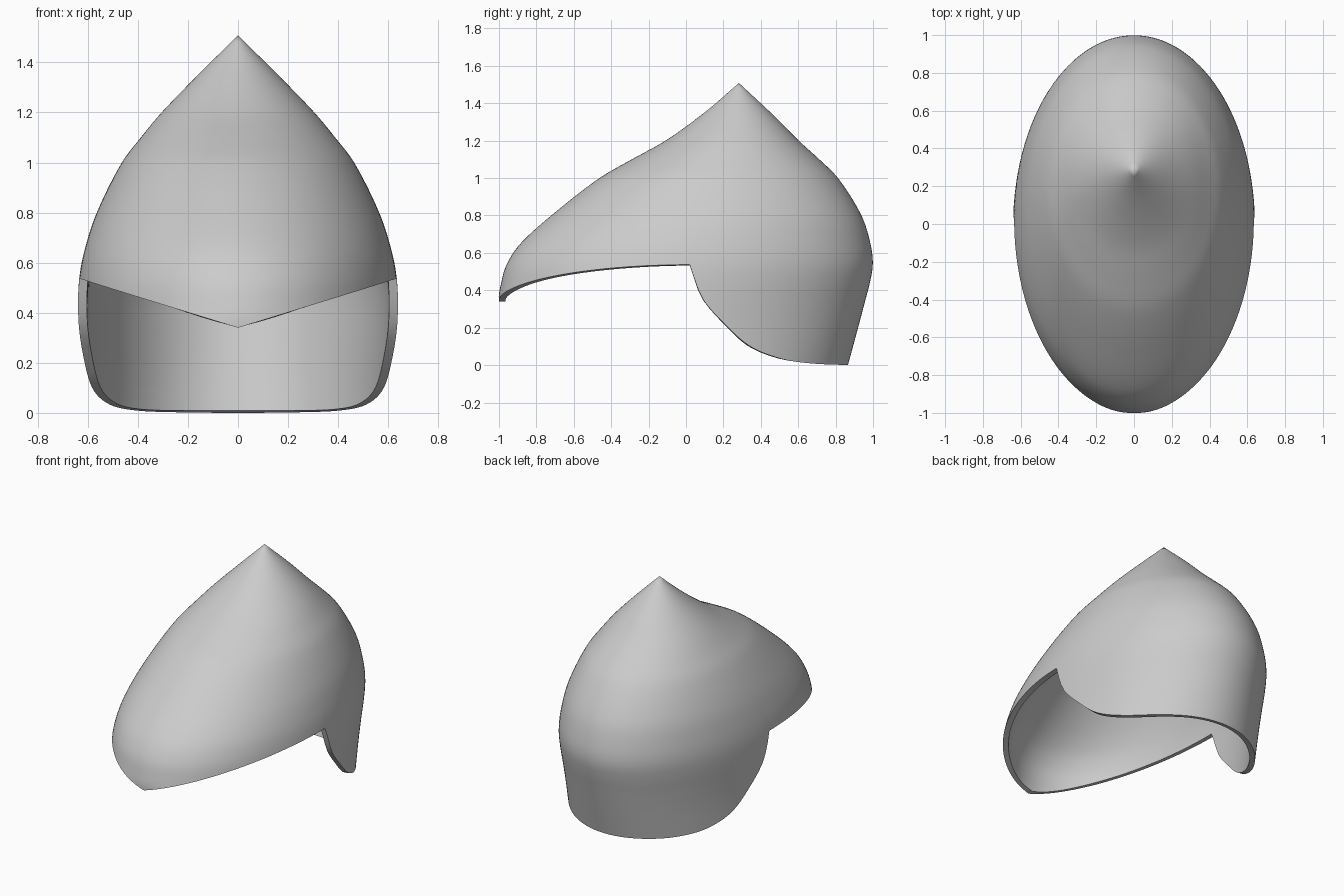
import bpy, bmesh, math

if "Cube" in bpy.data.objects:
    bpy.data.objects.remove(bpy.data.objects["Cube"])

COLS, ROWS, TOP, THICK = 160, 44, 1.508, 0.035

# Shell profile: height, front y, back y, half width
PROFILE = [
    (0.00, -0.870, 0.866, 0.632), (0.20, -0.950, 0.920, 0.634),
    (0.34, -1.000, 0.957, 0.640), (0.44, -0.988, 0.983, 0.640),
    (0.54, -0.958, 0.999, 0.634), (0.65, -0.885, 0.986, 0.613),
    (0.80, -0.720, 0.938, 0.564), (1.00, -0.463, 0.813, 0.464),
    (1.10, -0.290, 0.713, 0.388), (1.20, -0.110, 0.603, 0.305),
    (1.35, 0.098, 0.453, 0.160), (TOP, 0.283, 0.283, 0.0),
]
# Neck guard rim: sine of the angle towards the back, height
GUARD = [(0, 0.537), (0.104, 0.364), (0.226, 0.23), (0.378, 0.107),
         (0.57, 0.037), (0.76, 0.01), (1.0, 0.0)]


def spline(table, t):
    """Smooth interpolation of every column of a table."""
    n = len(table)
    i = 0
    while i < n - 2 and t > table[i + 1][0]:
        i += 1
    h = table[i + 1][0] - table[i][0]
    u = (t - table[i][0]) / h

    def slope(k, c):
        a, b = table[max(k - 1, 0)], table[min(k + 1, n - 1)]
        return (b[c] - a[c]) / (b[0] - a[0])

    out = []
    for c in range(1, len(table[0])):
        p, q = table[i][c], table[i + 1][c]
        m, k = slope(i, c) * h, slope(i + 1, c) * h
        out.append((2*u**3 - 3*u**2 + 1)*p + (u**3 - 2*u**2 + u)*m
                   + (3*u**2 - 2*u**3)*q + (u**3 - u**2)*k)
    return out


def rim_height(ang):
    s = math.sin(ang)
    if s > 1e-6:
        return spline(GUARD, s)[0]
    return 0.34 + 0.197 * abs(math.cos(ang))


# Helmet shell: columns of points running from the shaped rim to the peak
bm = bmesh.new()
grid = []
for j in range(COLS):
    ang = 2 * math.pi * j / COLS
    low = rim_height(ang)
    col = []
    for i in range(ROWS):
        z = low + (TOP - low) * i / ROWS
        front, back, width = spline(PROFILE, z)
        y = (front + back) / 2 + (back - front) / 2 * math.sin(ang)
        col.append(bm.verts.new((width * math.cos(ang), y, z)))
    grid.append(col)
peak = bm.verts.new((0, 0.283, TOP))
for j in range(COLS):
    a, b = grid[j], grid[(j + 1) % COLS]
    for i in range(ROWS - 1):
        bm.faces.new((a[i], b[i], b[i + 1], a[i + 1]))
    bm.faces.new((a[-1], b[-1], peak))

mesh = bpy.data.meshes.new("helmet_shell")
bm.to_mesh(mesh)
bm.free()
helmet = bpy.data.objects.new("helmet_shell", mesh)
bpy.context.collection.objects.link(helmet)
bpy.context.view_layer.objects.active = helmet
helmet.select_set(True)

# Wall thickness, inwards
wall = helmet.modifiers.new("wall", 'SOLIDIFY')
wall.thickness = THICK
wall.offset = -1
bpy.ops.object.modifier_apply(modifier=wall.name)
bpy.ops.object.shade_smooth_by_angle(angle=math.radians(40))
